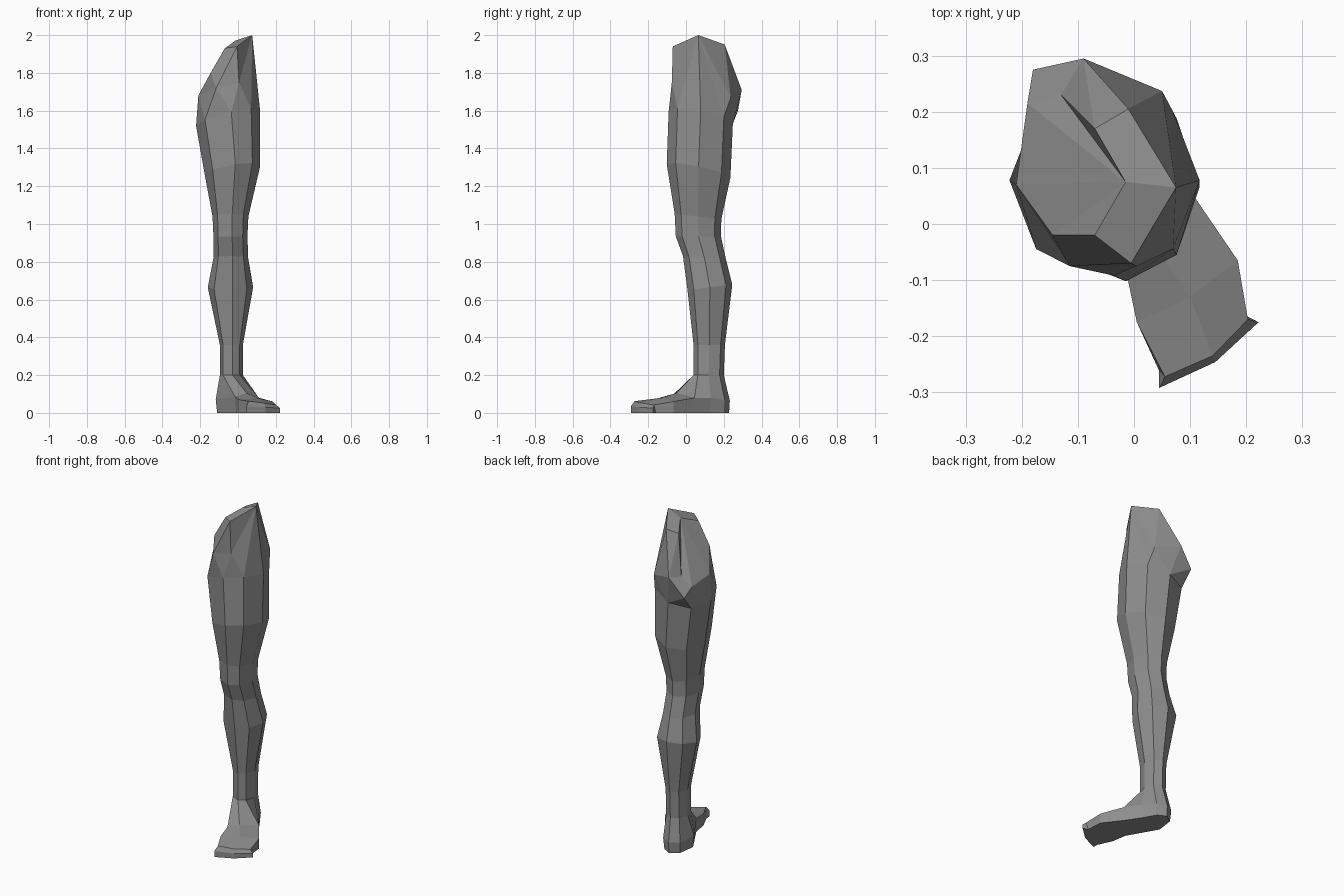
import bpy, bmesh

cube = bpy.data.objects.get("Cube")
if cube:
    bpy.data.objects.remove(cube, do_unlink=True)

grey = bpy.data.materials.new("plain grey")
grey.use_nodes = True
colour = (0.27, 0.27, 0.27, 1)
grey.diffuse_color = colour
grey.node_tree.nodes["Principled BSDF"].inputs["Base Color"].default_value = colour

bm = bmesh.new()
ORDER = ["R", "FR", "F", "FL", "L", "BL", "B", "BR"]
DIRS = [(1, 0), (.72, -.72), (.1, -1), (-.72, -.72),
        (-1, 0), (-.72, .72), (0, 1), (.72, .72)]


def points(coords):
    return [bm.verts.new(c) for c in coords]


def ring(z, x0, x1, y0, y1, tx=0, ty=0):
    """Eight-sided section of the leg; tx and ty tilt it sideways and backwards."""
    cx, cy, hx, hy = (x0 + x1) / 2, (y0 + y1) / 2, (x1 - x0) / 2, (y1 - y0) / 2
    return points([(cx + hx * u, cy + hy * v, z + tx * u + ty * v) for u, v in DIRS])


def bridge(a, b, skip=()):
    n = len(a)
    for i in range(n):
        if i not in skip:
            j = (i + 1) % n
            bm.faces.new((a[i], a[j], b[j], b[i]))


# Thigh, knee, calf and ankle sections
rings = [ring(*r) for r in [
    (1.56, -.222, .117, -.092, .248, .04, -.03),
    (1.28, -.175, .117, -.102, .235, .025, -.035),
    (1.04, -.135, .055, -.06, .187, 0, -.015),
    (.935, -.13, .05, -.054, .185),
    (.82, -.13, .054, -.016, .212, 0, -.01),
    (.665, -.16, .08, .008, .245, 0, .015),
    (.36, -.096, .026, .04, .206),
    (.2, -.096, .026, .04, .2)]]
for a, b in zip(rings, rings[1:]):
    bridge(a, b)

# Hip and buttock: named corners joined to the top thigh section
v = dict(zip(ORDER, rings[0]))
corners = {
    "apex": (.075, .065, 2.0), "front": (-.005, -.07, 1.94), "groin": (-.07, -.02, 1.93),
    "ridge": (-.015, .075, 1.97), "notch": (-.07, .17, 1.925), "back": (-.01, .205, 1.95),
    "dip": (-.13, .23, 1.70), "slope": (-.145, -.02, 1.80), "side": (-.21, .07, 1.68),
    "rear": (-.19, .215, 1.65), "low": (-.18, .275, 1.60), "seat": (-.09, .295, 1.71),
    "hip": (.05, .237, 1.67), "fold": (-.115, -.075, 1.72), "mid": (.005, -.075, 1.75)}
for name, c in corners.items():
    v[name] = bm.verts.new(c)
for f in [
        "apex ridge groin front", "apex back notch ridge", "ridge notch dip",
        "notch back seat", "notch seat dip", "dip seat low rear",
        "ridge dip rear", "ridge rear side", "ridge side slope", "ridge slope groin",
        "groin slope fold front", "front fold mid", "mid fold F", "fold FL F",
        "slope side fold", "side FL fold", "side L FL", "side rear BL L",
        "rear low BL", "low B BL", "low seat B", "seat hip B", "hip BR B",
        "seat back hip", "apex hip back", "apex BR hip", "apex R BR",
        "apex FR R", "apex mid FR", "apex front mid", "mid F FR"]:
    bm.faces.new([v[n] for n in f.split()])

# Heel and instep
low = points([(.05, .13, .08), (.11, .045, .08), (.045, -.05, .105), (-.015, -.08, .085),
              (-.118, .09, .07), (-.1, .2, .065), (-.045, .232, .065), (.01, .205, .07)])
sole = points([(.045, .13, 0), (.105, .04, 0), (.045, -.04, 0), (-.01, -.085, 0),
               (-.11, .09, 0), (-.095, .195, 0), (-.045, .228, 0), (.005, .2, 0)])
bridge(rings[-1], low)
bridge(low, sole, skip=(1, 2))
bm.faces.new(sole)

# Forefoot and toes: sections run over the top and back along the sole
section = [low[1], low[2], low[3], sole[3], sole[2], sole[1]]
for top, base in [
        ([(.185, -.065, .06), (.1, -.13, .08), (.005, -.175, .07)], 0),
        ([(.203, -.17, .042), (.14, -.235, .052), (.055, -.272, .062)], .01),
        ([(.222, -.175, .025), (.145, -.246, .03), (.045, -.292, .036)], 0)]:
    nxt = points(top + [(x - base, y + base, 0) for x, y, z in reversed(top)])
    bridge(section, nxt)
    section = nxt
bm.faces.new((section[0], section[1], section[4], section[5]))
bm.faces.new((section[1], section[2], section[3], section[4]))

bmesh.ops.recalc_face_normals(bm, faces=bm.faces[:])
mesh = bpy.data.meshes.new("leg")
bm.to_mesh(mesh)
bm.free()
mesh.materials.append(grey)
leg = bpy.data.objects.new("leg", mesh)
bpy.context.collection.objects.link(leg)
